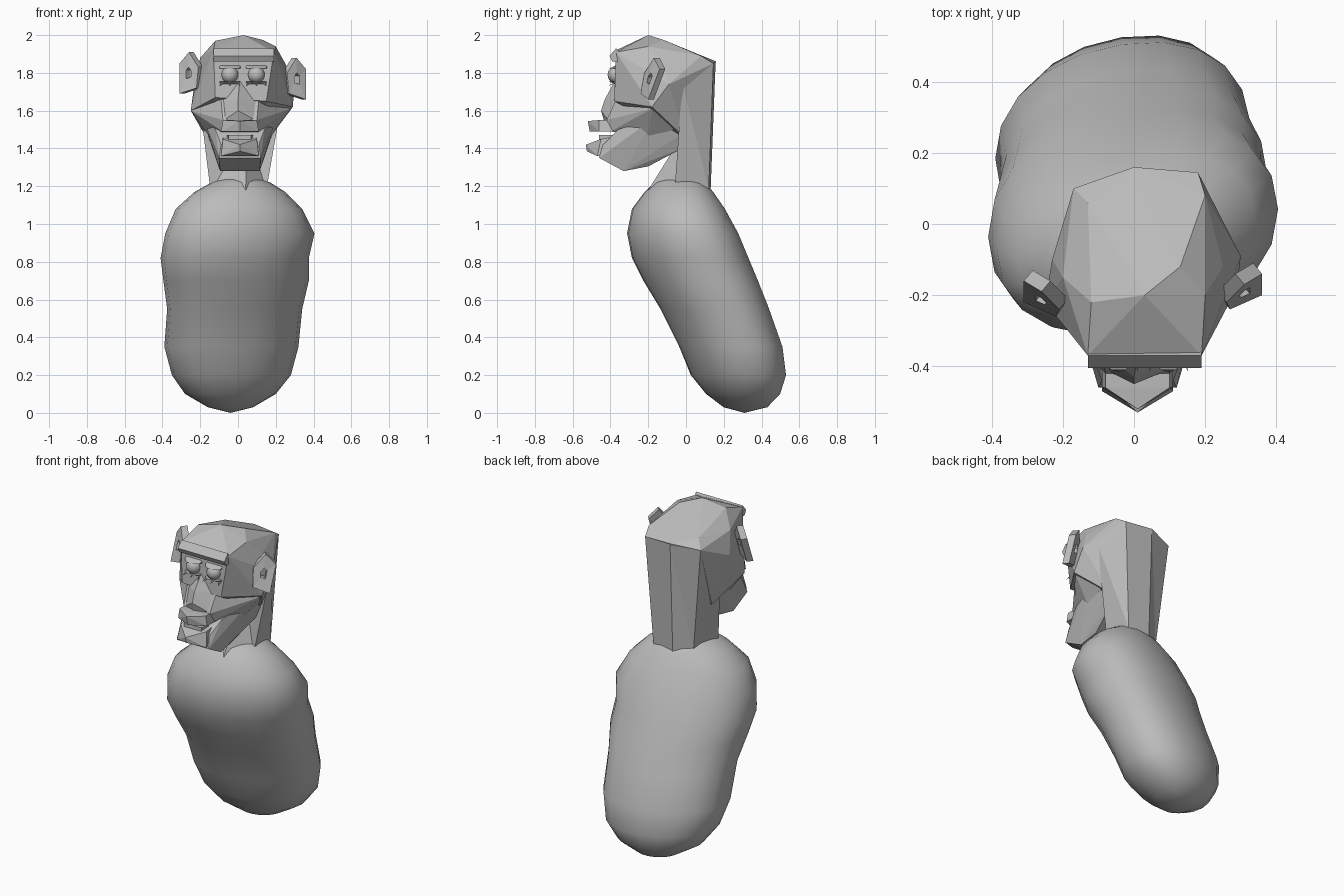
import bpy, bmesh, math
from mathutils import Vector

cube = bpy.data.objects.get("Cube")
if cube:
    bpy.data.objects.remove(cube, do_unlink=True)

GREY = (0.5, 0.5, 0.5, 1)
clay = bpy.data.materials.new("clay grey")
clay.use_nodes = True
clay.diffuse_color = GREY
clay.node_tree.nodes["Principled BSDF"].inputs["Base Color"].default_value = GREY


def finish(name, bm, smooth=False):
    """Turn a bmesh into a named object with the clay material."""
    bmesh.ops.recalc_face_normals(bm, faces=bm.faces)
    mesh = bpy.data.meshes.new(name)
    bm.to_mesh(mesh)
    bm.free()
    mesh.materials.append(clay)
    obj = bpy.data.objects.new(name, mesh)
    bpy.context.collection.objects.link(obj)
    if smooth:
        bpy.ops.object.select_all(action='DESELECT')
        obj.select_set(True)
        bpy.context.view_layer.objects.active = obj
        bpy.ops.object.shade_smooth_by_angle(angle=math.radians(45))
    return obj


def hull(name, points):
    """Faceted solid around a few corner points."""
    bm = bmesh.new()
    for p in points:
        bm.verts.new(p)
    bmesh.ops.convex_hull(bm, input=bm.verts[:])
    loose = [v for v in bm.verts if not v.link_faces]
    bmesh.ops.delete(bm, geom=loose, context='VERTS')
    return finish(name, bm)


def both(points, mid=0.01):
    """Points on both sides of the face's middle line."""
    return [(mid + s * x, y, z) for x, y, z in points for s in (-1, 1)]


def bridge(bm, a, b):
    n = len(a)
    for i in range(n):
        j = (i + 1) % n
        bm.faces.new((a[i], a[j], b[j], b[i]))


# Leaning two-lobed body, turned slightly: height, front, back, right edge, left edge
sections = [
    (0.03, 0.20, 0.43, -0.16, 0.08), (0.10, 0.11, 0.495, -0.28, 0.20),
    (0.20, 0.03, 0.525, -0.35, 0.28), (0.35, -0.03, 0.505, -0.39, 0.32),
    (0.55, -0.13, 0.435, -0.375, 0.34), (0.70, -0.22, 0.375, -0.395, 0.375),
    (0.82, -0.28, 0.325, -0.41, 0.375), (0.95, -0.305, 0.27, -0.385, 0.405),
    (1.08, -0.28, 0.20, -0.33, 0.34), (1.17, -0.215, 0.14, -0.23, 0.25),
    (1.22, -0.165, 0.10, -0.14, 0.17), (1.245, -0.11, 0.06, -0.06, 0.10),
]
TURN = 0.06
SIDES = 20
bm = bmesh.new()
rings = []
for z, front, back, right, left in sections:
    ring = []
    for i in range(SIDES):
        a = math.tau * i / SIDES
        c, s = (math.copysign(abs(t) ** 0.93, t) for t in (math.cos(a), math.sin(a)))
        half = (left - right) / 2
        ring.append(bm.verts.new(((left + right) / 2 + c * half,
                                  (front + back) / 2 + s * (back - front) / 2
                                  + TURN * c * half / 0.4, z)))
    rings.append(ring)
for a, b in zip(rings, rings[1:]):
    bridge(bm, a, b)
for ring, tip in ((rings[0], (-0.04, 0.31, 0)), (rings[-1], (0.02, -0.02, 1.252))):
    pole = bm.verts.new(tip)
    for i in range(SIDES):
        bm.faces.new((ring[i], ring[(i + 1) % SIDES], pole))
finish("body", bm, smooth=True)

# Neck: faceted column from the back of the skull into the body
bm = bmesh.new()
low = [(-0.10, 0.07, 1.18), (0.0, 0.13, 1.17), (0.14, 0.12, 1.18),
       (0.15, -0.06, 1.18), (0.04, -0.20, 1.18), (-0.145, -0.11, 1.17)]
high = [(-0.17, 0.10, 1.84), (0.0, 0.157, 1.86), (0.18, 0.145, 1.85),
        (0.25, -0.02, 1.75), (0.05, 0.0, 1.5), (-0.21, -0.04, 1.7)]
low = [bm.verts.new(p) for p in low]
high = [bm.verts.new(p) for p in high]
bridge(bm, low, high)
bm.faces.new(low)
bm.faces.new(high)
bmesh.ops.triangulate(bm, faces=bm.faces[:])
finish("neck", bm)

# Skull
hull("skull", [
    (0.03, -0.20, 2.0), (-0.12, -0.22, 1.97), (0.13, -0.12, 1.975), (0.2, -0.2, 1.94),
    (-0.13, -0.37, 1.92), (0.19, -0.37, 1.91), (-0.13, 0.06, 1.89),
    (-0.17, 0.10, 1.84), (0.0, 0.16, 1.86), (0.18, 0.145, 1.85), (0.2, 0.08, 1.89),
    (-0.2, -0.15, 1.88), (0.25, -0.12, 1.85), (0.3, -0.09, 1.74), (-0.23, -0.1, 1.75),
    (-0.13, -0.37, 1.85), (0.18, -0.37, 1.85), (-0.12, -0.38, 1.67), (0.15, -0.38, 1.65),
    (-0.25, -0.22, 1.6), (0.29, -0.18, 1.62), (-0.17, -0.01, 1.46), (0.17, -0.01, 1.46),
])

# Heavy brow bar
hull("brow", [(x, y, z) for x in (-0.13, 0.19)
              for y, z in ((-0.37, 1.93), (-0.405, 1.89), (-0.39, 1.86), (-0.33, 1.86))])

# Muzzle, nose and jaw
hull("muzzle", [(-0.25, -0.22, 1.6), (0.28, -0.18, 1.61)] + both([
    (0.10, -0.37, 1.66), (0.09, -0.42, 1.55), (0.09, -0.40, 1.49),
    (0.18, -0.06, 1.5), (0.16, -0.2, 1.46)]))
hull("nose", [(0.01, -0.375, 1.76), (0.0, -0.43, 1.66), (0.0, -0.45, 1.60),
              (0.0, -0.435, 1.55)] + both([
    (0.10, -0.405, 1.54), (0.10, -0.36, 1.66)]))
hull("jaw", both([
    (0.105, -0.33, 1.28), (0.10, -0.2, 1.305), (0.11, -0.46, 1.35), (0.10, -0.44, 1.42),
    (0.14, -0.02, 1.40), (0.17, -0.03, 1.47), (0.195, -0.17, 1.56), (0.13, -0.36, 1.5)]))

# Projecting lips, pointed in the middle
hull("upper_lip", [(0.01, -0.52, 1.545), (0.01, -0.51, 1.49)] + both([
    (0.09, -0.46, 1.55), (0.10, -0.46, 1.49), (0.09, -0.36, 1.55), (0.10, -0.36, 1.49)]))
hull("lower_lip", [(0.01, -0.53, 1.42), (0.01, -0.525, 1.385)] + both([
    (0.09, -0.45, 1.45), (0.10, -0.47, 1.36), (0.09, -0.37, 1.465), (0.10, -0.36, 1.36)]))
hull("teeth", both([(0.06, -0.46, 1.47), (0.06, -0.46, 1.43),
                    (0.07, -0.38, 1.47), (0.07, -0.38, 1.43)]))

# Eyes with lids and lashes
for side, s in (("right", -1), ("left", 1)):
    cx = 0.027 + s * 0.07
    bm = bmesh.new()
    bmesh.ops.create_uvsphere(bm, u_segments=16, v_segments=10, radius=0.045)
    bmesh.ops.translate(bm, verts=bm.verts, vec=(cx, -0.37, 1.79))
    finish(side + "_eye", bm, smooth=True)
    for lid, edge, root in (("upper_lid", 1.822, 1.845), ("lower_lid", 1.755, 1.735)):
        hull(side + "_" + lid, [(cx + t * w, y, z) for t in (-1, 1) for w, y, z in (
            (0.06, -0.36, root), (0.05, -0.39, edge), (0.02, -0.41, edge),
            (0.06, -0.36, edge))])
    for i in (-1, 0, 1):
        x = cx + i * 0.04
        hull(side + "_lash", [(x - 0.008, -0.37, 1.745), (x + 0.008, -0.37, 1.745),
                              (x, -0.37, 1.755), (x + i * 0.015, -0.415, 1.73)])

# Ears: bent plates pierced by a small hole
outline = [(0.27, -0.24, 1.69), (0.26, -0.22, 1.80), (0.31, -0.17, 1.88),
           (0.36, -0.14, 1.82), (0.36, -0.20, 1.66)]
for name, flip in (("left_ear", False), ("right_ear", True)):
    pts = [Vector((0.05 - x, y - 0.02, z + 0.03) if flip else (x, y, z))
           for x, y, z in outline]
    centre = sum(pts, Vector()) / len(pts)
    inner = [centre.lerp(p, 0.28) for p in pts]
    depth = Vector((0.025 if flip else -0.025, 0.03, 0))
    bm = bmesh.new()
    loops = [[bm.verts.new(p) for p in loop] for loop in (
        pts, inner, [p + depth for p in inner], [p + depth for p in pts])]
    for a, b in zip(loops, loops[1:] + loops[:1]):
        bridge(bm, a, b)
    finish(name, bm)
